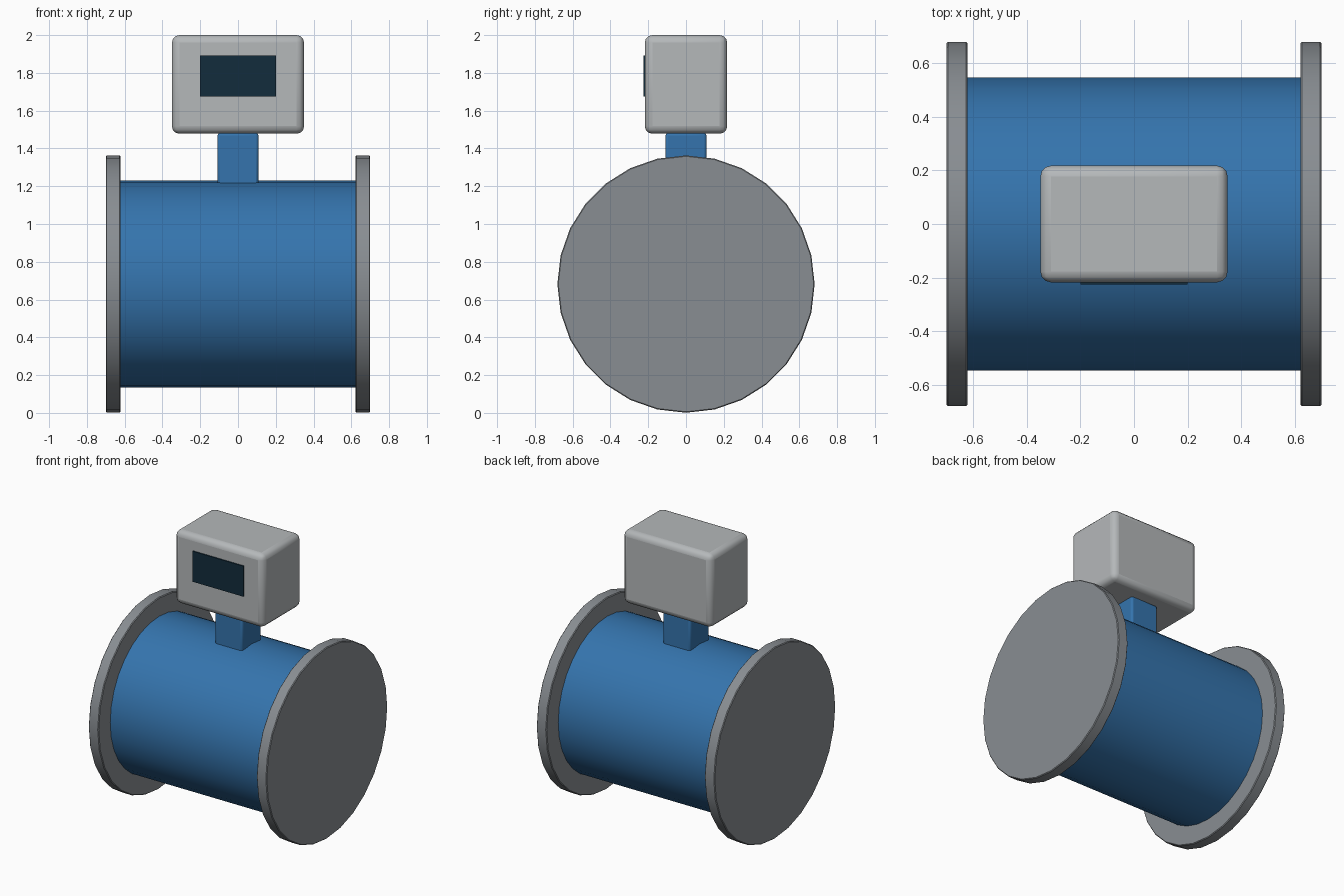
import bpy
from math import pi, radians

if "Cube" in bpy.data.objects:
    bpy.data.objects.remove(bpy.data.objects["Cube"])

AXIS_Z = 0.682


def material(name, rgb):
    m = bpy.data.materials.new(name)
    m.diffuse_color = (*rgb, 1)
    m.use_nodes = True
    m.node_tree.nodes["Principled BSDF"].inputs["Base Color"].default_value = m.diffuse_color
    return m


BLUE = material("blue_paint", (0.035, 0.175, 0.42))
SCREEN = material("dark_glass", (0.006, 0.025, 0.045))
STEEL = material("flange_steel", (0.25, 0.27, 0.29))
CASE = material("light_grey_case", (0.46, 0.48, 0.49))


def finish(obj, name, mat, bevel, segments):
    obj.name = name
    obj.data.materials.append(mat)
    if bevel:
        mod = obj.modifiers.new("Bevel", 'BEVEL')
        mod.width = bevel
        mod.segments = segments
        mod.limit_method = 'ANGLE'
        mod.angle_limit = radians(40)
    bpy.ops.object.shade_smooth_by_angle(angle=radians(35))
    return obj


def disc(name, x0, x1, radius, sides, mat, bevel=0):
    # Cylinder lying along x, with a vertex at the very top
    bpy.ops.mesh.primitive_cylinder_add(
        vertices=sides, radius=radius, depth=x1 - x0,
        location=((x0 + x1) / 2, 0, AXIS_Z), rotation=(0, pi / 2, 0))
    bpy.ops.object.transform_apply(location=False)
    return finish(bpy.context.object, name, mat, bevel, 1)


def box(name, lo, hi, mat, bevel=0, segments=1):
    bpy.ops.mesh.primitive_cube_add(
        size=1, location=[(a + b) / 2 for a, b in zip(lo, hi)])
    obj = bpy.context.object
    obj.scale = [b - a for a, b in zip(lo, hi)]
    bpy.ops.object.transform_apply(location=False)
    return finish(obj, name, mat, bevel, segments)


# Pipe body and its two closed end flanges
disc("pipe_body", -0.64, 0.64, 0.547, 32, BLUE)
disc("flange_left", -0.70, -0.622, 0.681, 28, STEEL, 0.005)
disc("flange_right", 0.622, 0.70, 0.681, 28, STEEL, 0.005)

# Neck carrying the display head
box("neck", (-0.108, -0.108, 1.16), (0.108, 0.108, 1.482), BLUE, 0.014, 2)

# Display head with its screen on the front
box("display_head", (-0.35, -0.218, 1.478), (0.35, 0.218, 2.0), CASE, 0.04, 3)
box("screen", (-0.20, -0.226, 1.675), (0.20, -0.20, 1.892), SCREEN)
